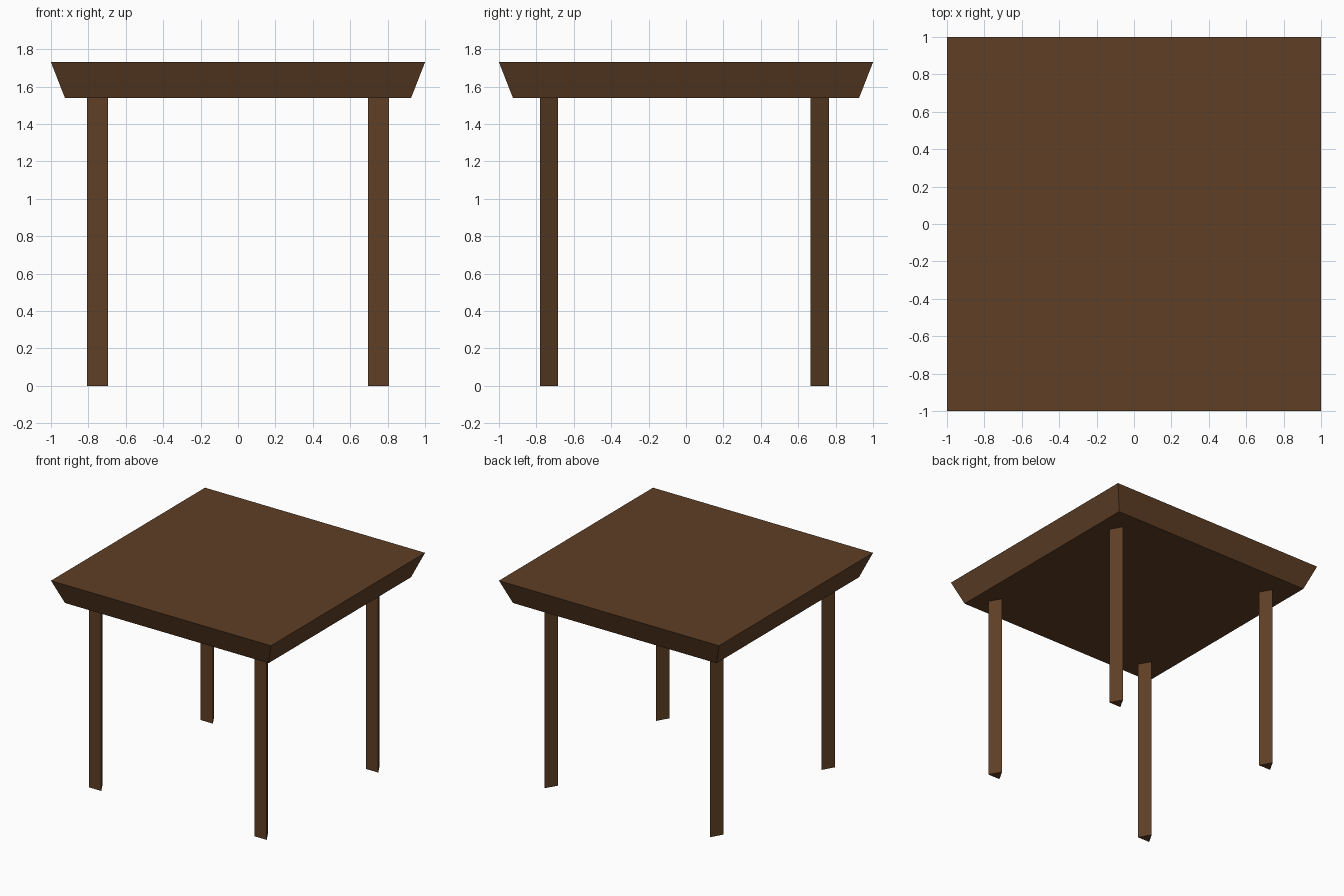
import bpy
from math import pi, sqrt

if "Cube" in bpy.data.objects:
    bpy.data.objects.remove(bpy.data.objects["Cube"])

wood = bpy.data.materials.new("dark_wood")
wood.diffuse_color = (0.115, 0.05, 0.019, 1)
wood.use_nodes = True
wood.node_tree.nodes["Principled BSDF"].inputs["Base Color"].default_value = wood.diffuse_color


def prism(name, sides, r_bottom, r_top, z0, z1, x=0, y=0, turn=0):
    """Upright straight or tapered prism with flat faces."""
    bpy.ops.mesh.primitive_cone_add(
        vertices=sides, radius1=r_bottom, radius2=r_top, depth=z1 - z0,
        location=(x, y, (z0 + z1) / 2), rotation=(0, 0, turn))
    ob = bpy.context.object
    ob.name = name
    ob.data.materials.append(wood)
    return ob


TOP, UNDER = 1.73, 1.538

# Square tabletop with sides that slope in towards the underside
prism("tabletop", 4, 0.925 * sqrt(2), sqrt(2), UNDER, TOP, turn=pi / 4)

# Triangular legs, flat face to the front and one edge to the back
LEG_R = 0.0643
for row, y in (("front", -0.749), ("back", 0.699)):
    for side, x in (("left", -0.752), ("right", 0.752)):
        prism(f"{row}_{side}_leg", 3, LEG_R, LEG_R, 0, UNDER, x, y)
